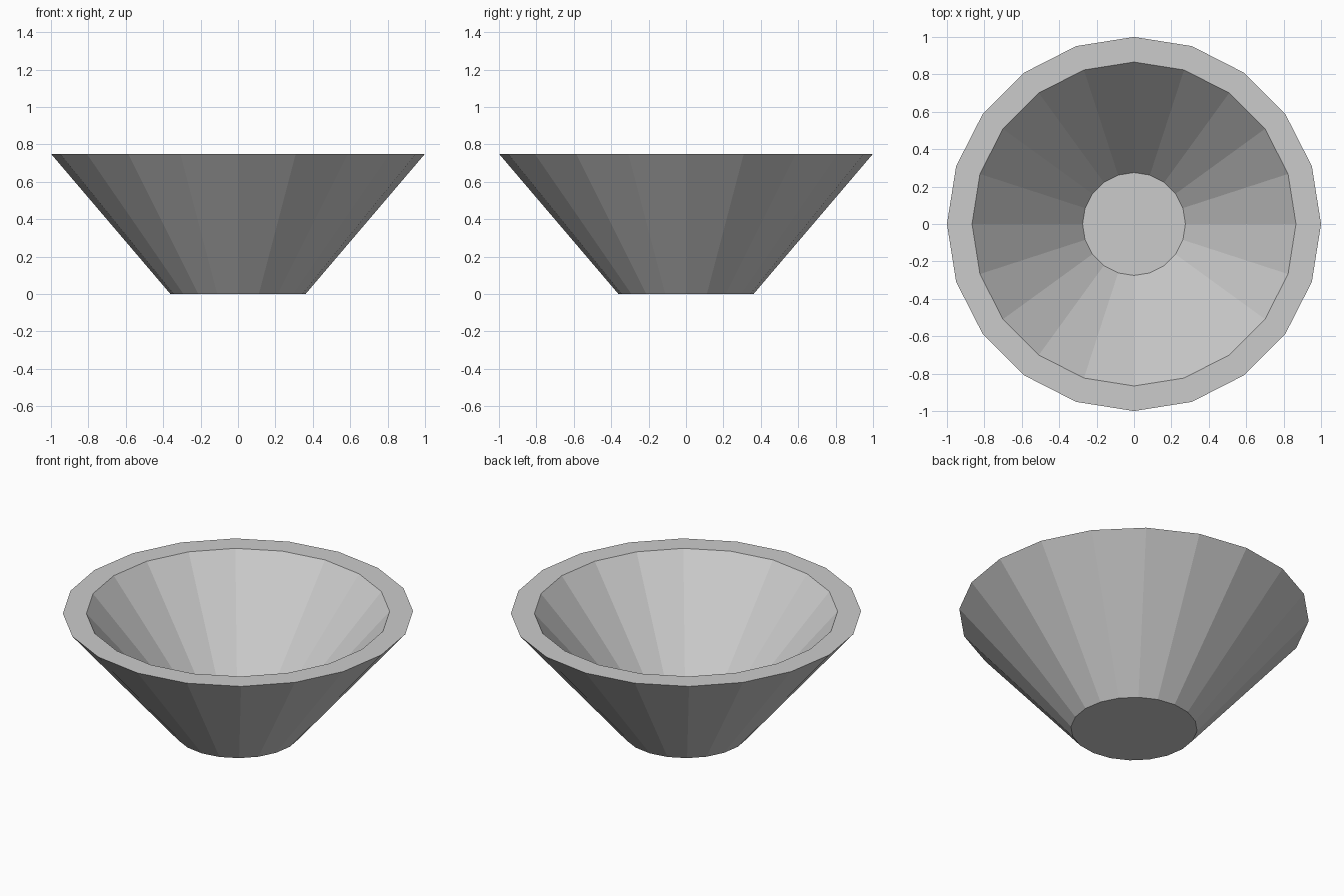
import bpy, bmesh
from math import cos, sin, tau

if "Cube" in bpy.data.objects:
    bpy.data.objects.remove(bpy.data.objects["Cube"])

SIDES = 20
# Profile (radius, height): outer base, outer rim, inner rim, inner floor
PROFILE = [(0.361, 0.0), (1.0, 0.75), (0.866, 0.75), (0.275, 0.057)]

bm = bmesh.new()
rings = [[bm.verts.new((r * cos(tau * i / SIDES), r * sin(tau * i / SIDES), z))
          for i in range(SIDES)] for r, z in PROFILE]

# Outer wall, flat rim and inner wall
for low, high in zip(rings, rings[1:]):
    for i in range(SIDES):
        j = (i + 1) % SIDES
        bm.faces.new((low[i], low[j], high[j], high[i]))

# Underside and inner floor
bm.faces.new(rings[0][::-1])
bm.faces.new(rings[-1])
bmesh.ops.recalc_face_normals(bm, faces=bm.faces[:])

mesh = bpy.data.meshes.new("bowl")
bm.to_mesh(mesh)
bm.free()
bpy.context.collection.objects.link(bpy.data.objects.new("bowl", mesh))
